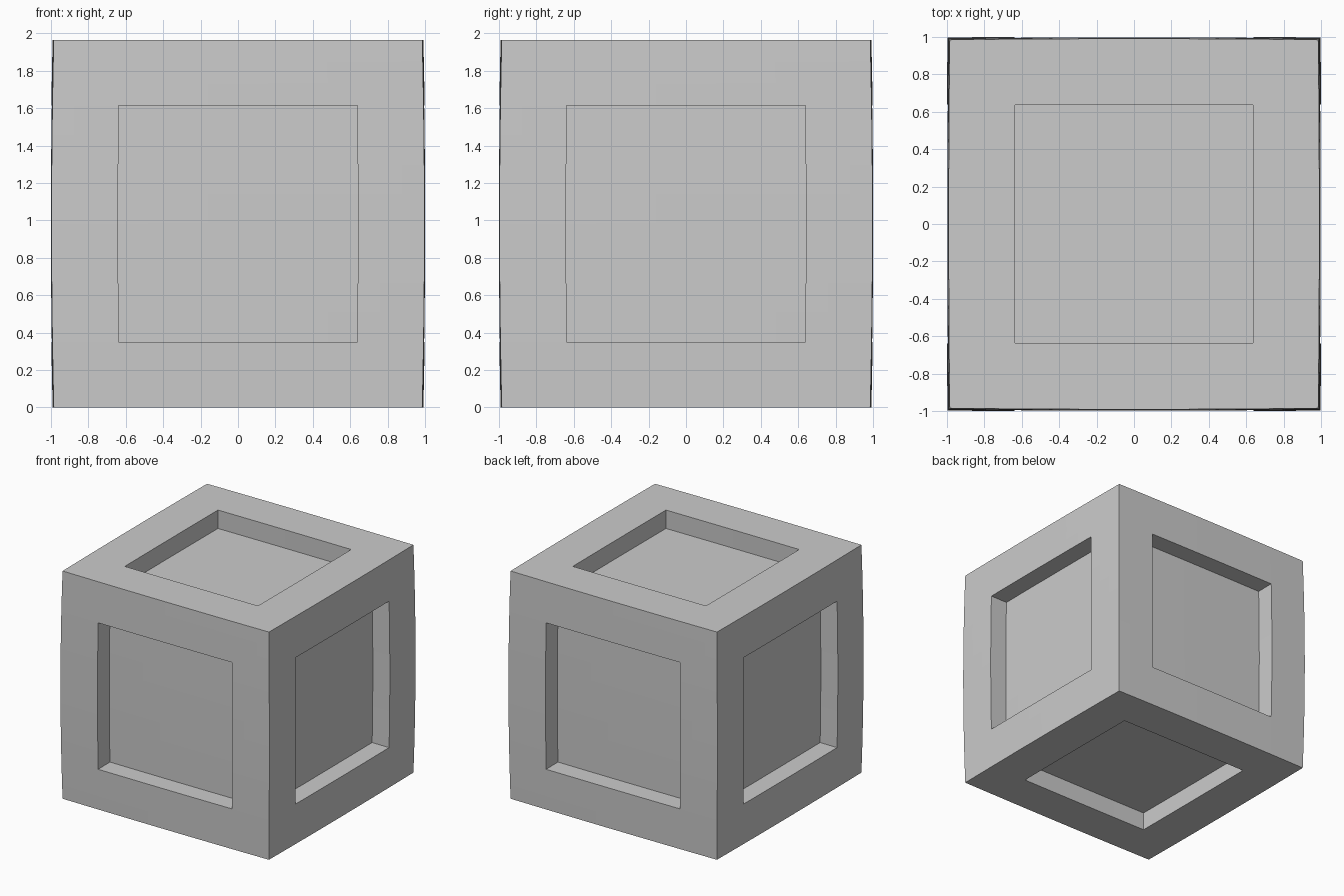
import bpy, bmesh
from mathutils import Vector

if "Cube" in bpy.data.objects:
    bpy.data.objects.remove(bpy.data.objects["Cube"])

HOLE = 0.643     # recess half width (unit cube)
FLOOR = 0.837    # recess floor level (unit cube)
HALF_Z = 0.9825


def bulge(p):
    """Bow the four sides gently outward; top and bottom stay flat."""
    w = 0.012 * (1 - p.z ** 2)
    return Vector((p.x * (0.985 + w + 0.006 * (1 - p.y ** 2)),
                   p.y * (0.985 + w + 0.006 * (1 - p.x ** 2)),
                   HALF_Z * (1 + p.z)))


def span(a, b, n):
    return [a + (b - a) * i / n for i in range(n)]


# grid lines across one face, including the recess borders
lines = span(-1, -HOLE, 3) + span(-HOLE, HOLE, 8) + span(HOLE, 1, 3) + [1]
hole_lines = lines[3:12]

bm = bmesh.new()
for axis in range(3):
    for side in (-1, 1):
        def vert(u, v, level):
            p = Vector((0, 0, 0))
            p[axis] = side * level
            p[(axis + 1) % 3] = u
            p[(axis + 2) % 3] = v
            return bm.verts.new(bulge(p))

        # rim and sunken floor
        for i in range(len(lines) - 1):
            for j in range(len(lines) - 1):
                u0, u1, v0, v1 = lines[i], lines[i + 1], lines[j], lines[j + 1]
                lv = FLOOR if 3 <= i < 11 and 3 <= j < 11 else 1
                bm.faces.new([vert(u0, v0, lv), vert(u1, v0, lv),
                              vert(u1, v1, lv), vert(u0, v1, lv)])
        # recess walls
        for a, b in zip(hole_lines, hole_lines[1:]):
            for h in (-HOLE, HOLE):
                bm.faces.new([vert(a, h, 1), vert(b, h, 1),
                              vert(b, h, FLOOR), vert(a, h, FLOOR)])
                bm.faces.new([vert(h, a, 1), vert(h, b, 1),
                              vert(h, b, FLOOR), vert(h, a, FLOOR)])

bmesh.ops.remove_doubles(bm, verts=bm.verts, dist=0.0005)
bmesh.ops.recalc_face_normals(bm, faces=bm.faces)
mesh = bpy.data.meshes.new("panelled_crate")
bm.to_mesh(mesh)
bm.free()
crate = bpy.data.objects.new("panelled_crate", mesh)
bpy.context.collection.objects.link(crate)
